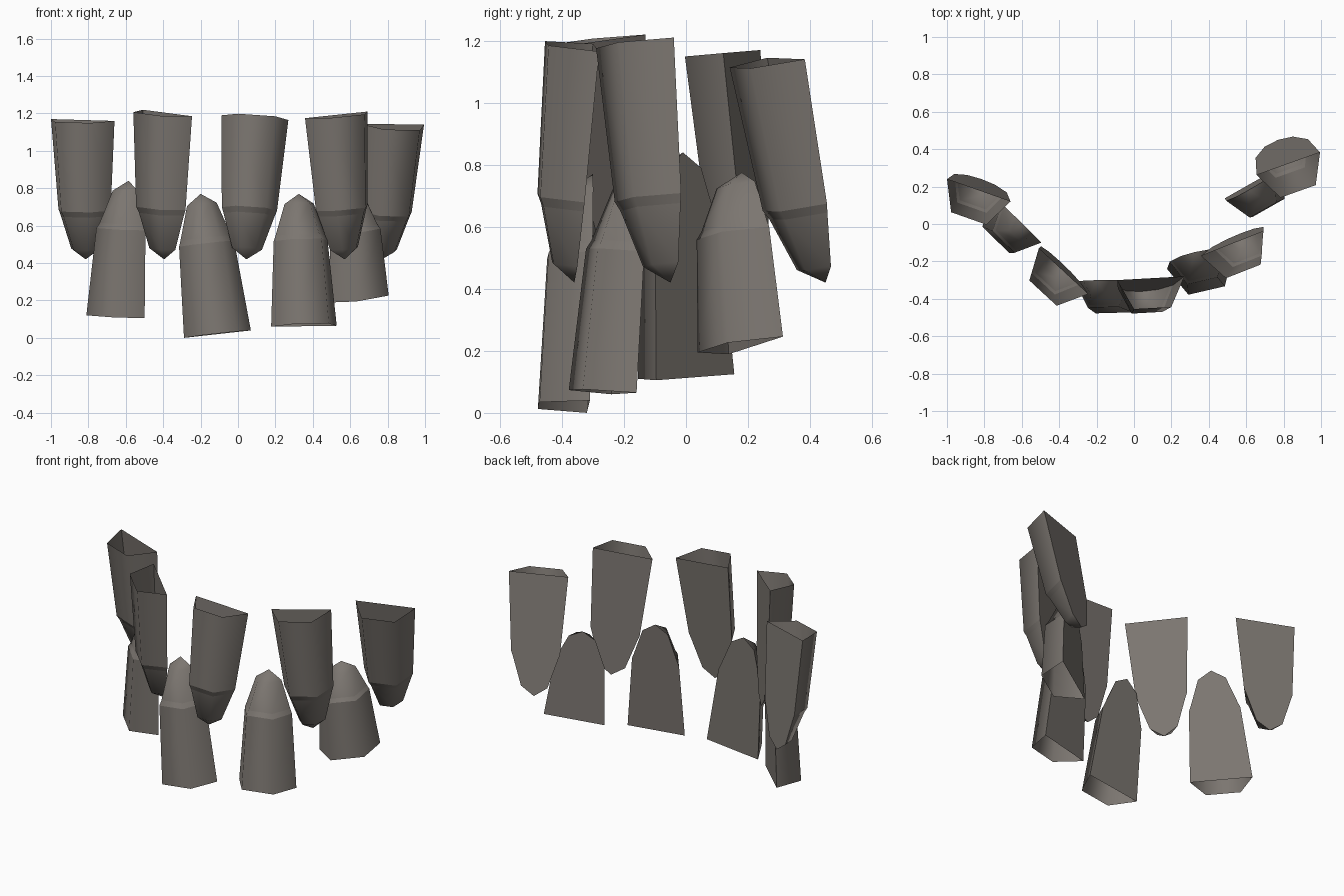
import bpy, bmesh
from mathutils import Vector

if "Cube" in bpy.data.objects:
    bpy.data.objects.remove(bpy.data.objects["Cube"])

stone = bpy.data.materials.new("warm_grey")
stone.diffuse_color = (0.20, 0.181, 0.163, 1)
stone.use_nodes = True
stone.node_tree.nodes["Principled BSDF"].inputs["Base Color"].default_value = stone.diffuse_color

# Profile along a fang: (fraction of length, back half width, front half width, depth)
RINGS = [
    (0.00, 0.180, 0.100, 0.160),
    (0.645, 0.148, 0.083, 0.140),
    (0.685, 0.137, 0.074, 0.126),
    (0.925, 0.080, 0.040, 0.075),
]


def fang(name, left, right, tip):
    """Hollow half-hexagon spike, open at its root, with a flat back."""
    left, right, tip = Vector(left), Vector(right), Vector(tip)
    root = (left + right) / 2
    side = (right - left).normalized()
    axis = tip - root
    out = side.cross(axis).normalized()
    if out.y > 0:
        out = -out
    bm = bmesh.new()
    rings = []
    for t, back, front, depth in RINGS:
        c = root + axis * t
        pts = [c - side * back, c - side * front + out * depth,
               c + side * front + out * depth, c + side * back]
        rings.append([bm.verts.new(p) for p in pts])
    # Body, step and point
    for a, b in zip(rings, rings[1:]):
        for i in range(4):
            j = (i + 1) % 4
            bm.faces.new((a[i], a[j], b[j], b[i])).smooth = i < 3
    end = bm.verts.new(tip)
    for i in range(4):
        bm.faces.new((rings[-1][i], rings[-1][(i + 1) % 4], end)).smooth = i < 3
    # Outward normals, judged from the flat back
    bm.normal_update()
    bm.faces.ensure_lookup_table()
    if bm.faces[3].normal.dot(out) > 0:
        bmesh.ops.reverse_faces(bm, faces=bm.faces[:])
    # Crisp step edges and back edges, rounded front
    for r in rings[1:3]:
        for i in range(3):
            bm.edges.get((r[i], r[i + 1])).smooth = False
    for e in bm.edges:
        if len({f.smooth for f in e.link_faces}) == 2:
            e.smooth = False
    mesh = bpy.data.meshes.new(name)
    bm.to_mesh(mesh)
    bm.free()
    mesh.materials.append(stone)
    bpy.context.collection.objects.link(bpy.data.objects.new(name, mesh))


# Upper row pointing down: root left, root right, tip
UPPER = [
    ((-1.00, 0.24, 1.17), (-0.66, 0.12, 1.16), (-0.815, 0.24, 0.42)),
    ((-0.51, -0.13, 1.22), (-0.245, -0.375, 1.185), (-0.395, -0.20, 0.42)),
    ((-0.09, -0.30, 1.19), (0.27, -0.28, 1.165), (0.045, -0.36, 0.42)),
    ((0.36, -0.17, 1.175), (0.69, -0.04, 1.21), (0.57, -0.05, 0.42)),
    ((0.65, 0.26, 1.145), (1.00, 0.385, 1.14), (0.77, 0.45, 0.42)),
]
# Lower row pointing up
LOWER = [
    ((-0.76, 0.16, 0.125), (-0.495, -0.10, 0.105), (-0.585, -0.01, 0.84)),
    ((-0.29, -0.32, 0.0), (0.07, -0.31, 0.04), (-0.20, -0.30, 0.77)),
    ((0.18, -0.24, 0.06), (0.525, -0.16, 0.065), (0.325, -0.15, 0.77)),
    ((0.49, 0.14, 0.19), (0.79, 0.31, 0.245), (0.61, 0.18, 0.775)),
]
for row, items in (("upper", UPPER), ("lower", LOWER)):
    for n, pts in enumerate(items, 1):
        fang(f"{row}_fang_{n}", *pts)
